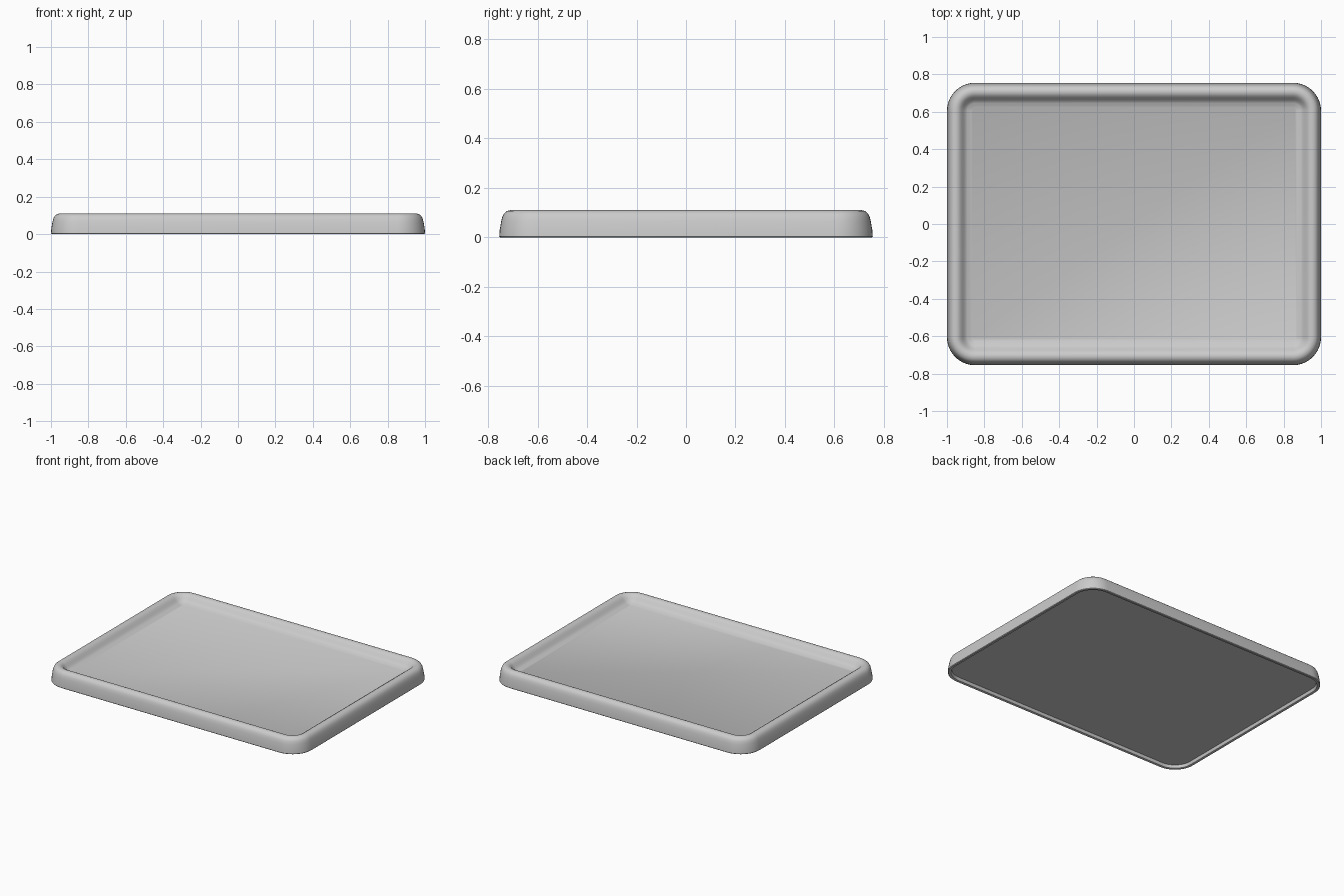
import bpy, bmesh, math

if "Cube" in bpy.data.objects:
    bpy.data.objects.remove(bpy.data.objects["Cube"])

HALF_X, HALF_Y, CORNER, STEPS = 1.0, 0.755, 0.15, 10

# Cross-section of the tray wall: (inset from outer edge, height),
# from the recessed underside, around the rim, down to the floor
PROFILE = [
    (0.026, 0.022), (0.020, 0.002), (0.016, 0.0), (0.004, 0.0), (0.0, 0.004),
    (0.002, 0.03), (0.008, 0.065), (0.013, 0.084), (0.020, 0.097),
    (0.031, 0.106), (0.045, 0.11), (0.059, 0.108), (0.070, 0.102),
    (0.080, 0.092), (0.090, 0.080), (0.099, 0.071), (0.109, 0.065),
    (0.120, 0.0625), (0.130, 0.057),
]


def ring(bm, inset, z):
    """Rounded rectangle of vertices, inset from the outer edge."""
    r = CORNER - inset
    verts = []
    for k, (sx, sy) in enumerate([(1, 1), (-1, 1), (-1, -1), (1, -1)]):
        for i in range(STEPS + 1):
            a = math.pi / 2 * (k + i / STEPS)
            x = sx * (HALF_X - CORNER) + r * math.cos(a)
            y = sy * (HALF_Y - CORNER) + r * math.sin(a)
            verts.append(bm.verts.new((x, y, z)))
    return verts


# Tray: rings lofted along the wall section, capped by underside and floor
bm = bmesh.new()
rings = [ring(bm, inset, z) for inset, z in PROFILE]
for a, b in zip(rings, rings[1:]):
    n = len(a)
    for i in range(n):
        j = (i + 1) % n
        bm.faces.new((a[i], a[j], b[j], b[i]))
bm.faces.new(list(reversed(rings[0])))
bm.faces.new(rings[-1])
bmesh.ops.recalc_face_normals(bm, faces=bm.faces[:])

mesh = bpy.data.meshes.new("tray")
bm.to_mesh(mesh)
bm.free()
tray = bpy.data.objects.new("tray", mesh)
bpy.context.collection.objects.link(tray)

# Plain grey finish
grey = bpy.data.materials.new("light grey")
grey.diffuse_color = (0.6, 0.6, 0.6, 1.0)
grey.use_nodes = True
grey.node_tree.nodes["Principled BSDF"].inputs["Base Color"].default_value = grey.diffuse_color
mesh.materials.append(grey)

# Smooth rim with crisp floor and underside edges
bpy.context.view_layer.objects.active = tray
tray.select_set(True)
bpy.ops.object.shade_smooth_by_angle(angle=math.radians(30))
